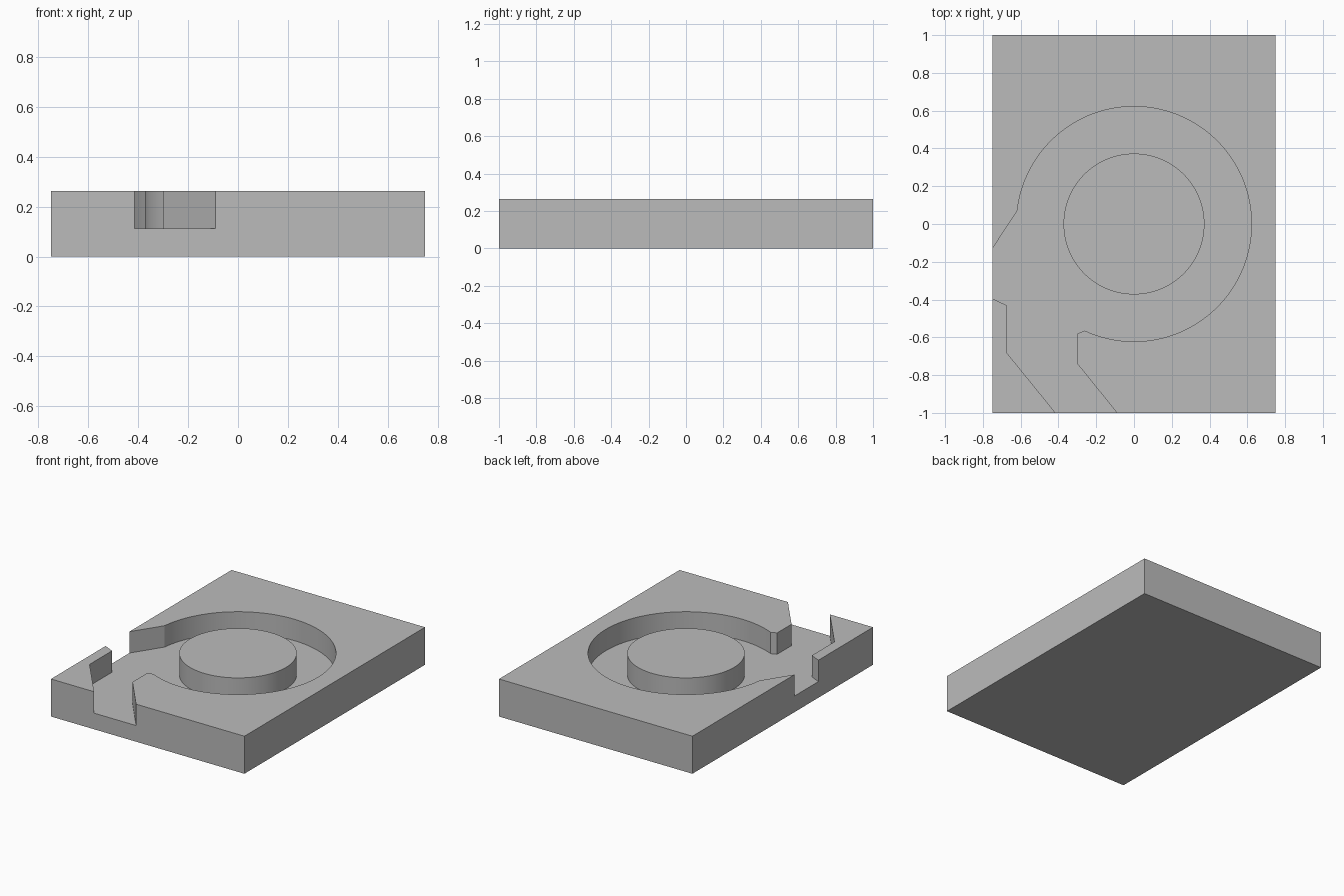
import bpy, bmesh
from math import radians, cos, sin

cube = bpy.data.objects.get("Cube")
if cube:
    bpy.data.objects.remove(cube, do_unlink=True)

HEIGHT, FLOOR = 0.263, 0.113
OUTER, INNER = 0.622, 0.373

grey = bpy.data.materials.new("plain grey")
grey.use_nodes = True
colour = (0.5, 0.5, 0.5, 1)
grey.diffuse_color = colour
grey.node_tree.nodes["Principled BSDF"].inputs["Base Color"].default_value = colour


def arc(radius, start, end, steps):
    angles = [radians(start + (end - start) * i / steps) for i in range(steps + 1)]
    return [(radius * cos(a), radius * sin(a)) for a in angles]


def prism(name, outline, bottom, top):
    """Extrude a flat outline straight up."""
    bm = bmesh.new()
    face = bm.faces.new([bm.verts.new((x, y, bottom)) for x, y in outline])
    grown = bmesh.ops.extrude_face_region(bm, geom=[face])
    verts = [v for v in grown["geom"] if isinstance(v, bmesh.types.BMVert)]
    bmesh.ops.translate(bm, verts=verts, vec=(0, 0, top - bottom))
    bmesh.ops.recalc_face_normals(bm, faces=bm.faces)
    mesh = bpy.data.meshes.new(name)
    bm.to_mesh(mesh)
    bm.free()
    mesh.materials.append(grey)
    obj = bpy.data.objects.new(name, mesh)
    bpy.context.collection.objects.link(obj)
    return obj


def subtract(target, cutter):
    """Cut one solid out of another and discard the cutter."""
    cutter.hide_render = True
    mod = target.modifiers.new("cut", "BOOLEAN")
    mod.operation, mod.solver, mod.object = "DIFFERENCE", "EXACT", cutter
    bpy.ops.object.select_all(action="DESELECT")
    bpy.context.view_layer.objects.active = target
    target.select_set(True)
    bpy.ops.object.modifier_apply(modifier=mod.name)
    bpy.data.objects.remove(cutter, do_unlink=True)


# Rectangular block
block = prism("channel_block", [(-0.75, -1), (0.75, -1), (0.75, 1), (-0.75, 1)], 0, HEIGHT)

# Round channel with an inlet at the side and an angled outlet at the front
channel_outline = arc(OUTER, 173.5, -114.8, 96) + [
    (-0.3, -0.58), (-0.3, -0.74), (-0.009, -1.1),
    (-0.334, -1.1), (-0.675, -0.68), (-0.675, -0.43),
    (-0.85, -0.348), (-0.85, -0.284)]
channel = prism("channel_cutter", channel_outline, FLOOR, HEIGHT + 0.1)

# The round island is left standing inside the channel
island = prism("island_core", arc(INNER, 0, 360, 96)[:-1], FLOOR - 0.05, HEIGHT + 0.2)
subtract(channel, island)
subtract(block, channel)

# Smooth curved walls, crisp corners
bpy.ops.object.select_all(action="DESELECT")
block.select_set(True)
bpy.context.view_layer.objects.active = block
bpy.ops.object.shade_smooth_by_angle(angle=radians(25))
